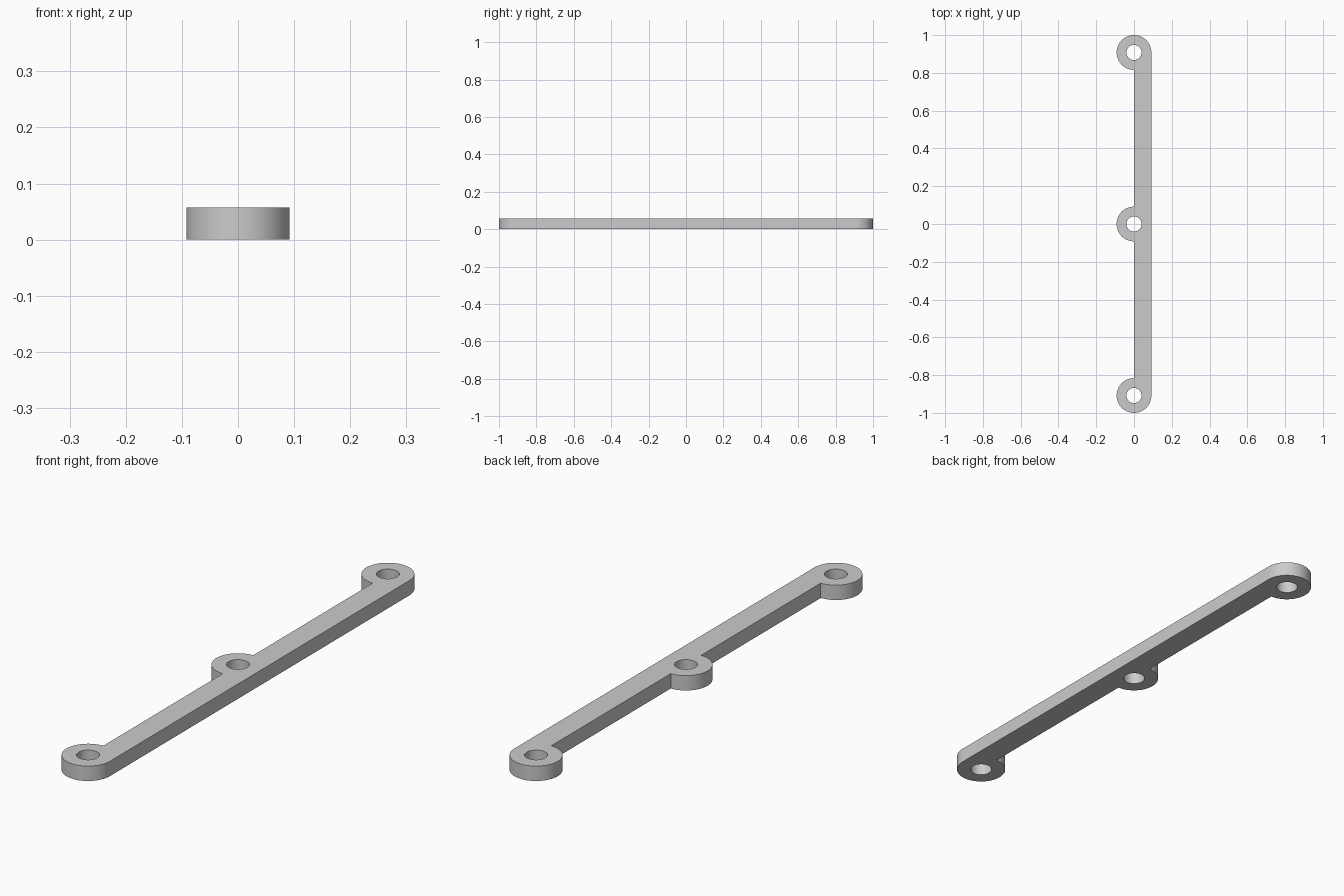
import bpy
import bmesh
from math import cos, sin, radians

if "Cube" in bpy.data.objects:
    bpy.data.objects.remove(bpy.data.objects["Cube"], do_unlink=True)

RADIUS = 0.092          # boss radius, also the bar width
HOLE = 0.04
HEIGHT = 0.057
END = 1 - RADIUS        # y of the end bosses
STEP = 5                # degrees per arc segment


def arc(y, radius, start, stop):
    return [(radius * cos(radians(a)), y + radius * sin(radians(a)))
            for a in range(start, stop + 1, STEP)]


def add_loop(curve, points):
    spline = curve.splines.new("POLY")
    spline.points.add(len(points) - 1)
    for point, (x, y) in zip(spline.points, points):
        point.co = (x, y, 0, 1)
    spline.use_cyclic_u = True


# Flat outline: straight outer edge, three bosses on the inner edge
curve = bpy.data.curves.new("bracket_profile", "CURVE")
curve.dimensions = "2D"
curve.fill_mode = "BOTH"
curve.extrude = HEIGHT / 2
add_loop(curve, arc(-END, RADIUS, 90, 360) + arc(END, RADIUS, 0, 270)
         + arc(0, RADIUS, 90, 270))

# Screw holes
for y in (-END, 0, END):
    add_loop(curve, arc(y, HOLE, 0, 360 - STEP))

# Solid mesh from the outline
bracket = bpy.data.objects.new("mounting_bar", curve)
bpy.context.collection.objects.link(bracket)
bpy.ops.object.select_all(action="DESELECT")
bracket.select_set(True)
bpy.context.view_layer.objects.active = bracket
bpy.ops.object.convert(target="MESH")
bracket = bpy.context.object
bracket.name = "mounting_bar"

bm = bmesh.new()
bm.from_mesh(bracket.data)
bmesh.ops.remove_doubles(bm, verts=bm.verts, dist=0.0001)
bmesh.ops.translate(bm, verts=bm.verts, vec=(0, 0, HEIGHT / 2))
bmesh.ops.recalc_face_normals(bm, faces=bm.faces)
bm.to_mesh(bracket.data)
bm.free()

# Plain grey finish
grey = bpy.data.materials.new("light_grey")
grey.use_nodes = True
colour = (0.6, 0.6, 0.6, 1)
grey.diffuse_color = colour
grey.node_tree.nodes["Principled BSDF"].inputs["Base Color"].default_value = colour
bracket.data.materials.clear()
bracket.data.materials.append(grey)
bpy.ops.object.shade_smooth_by_angle(angle=radians(30))
